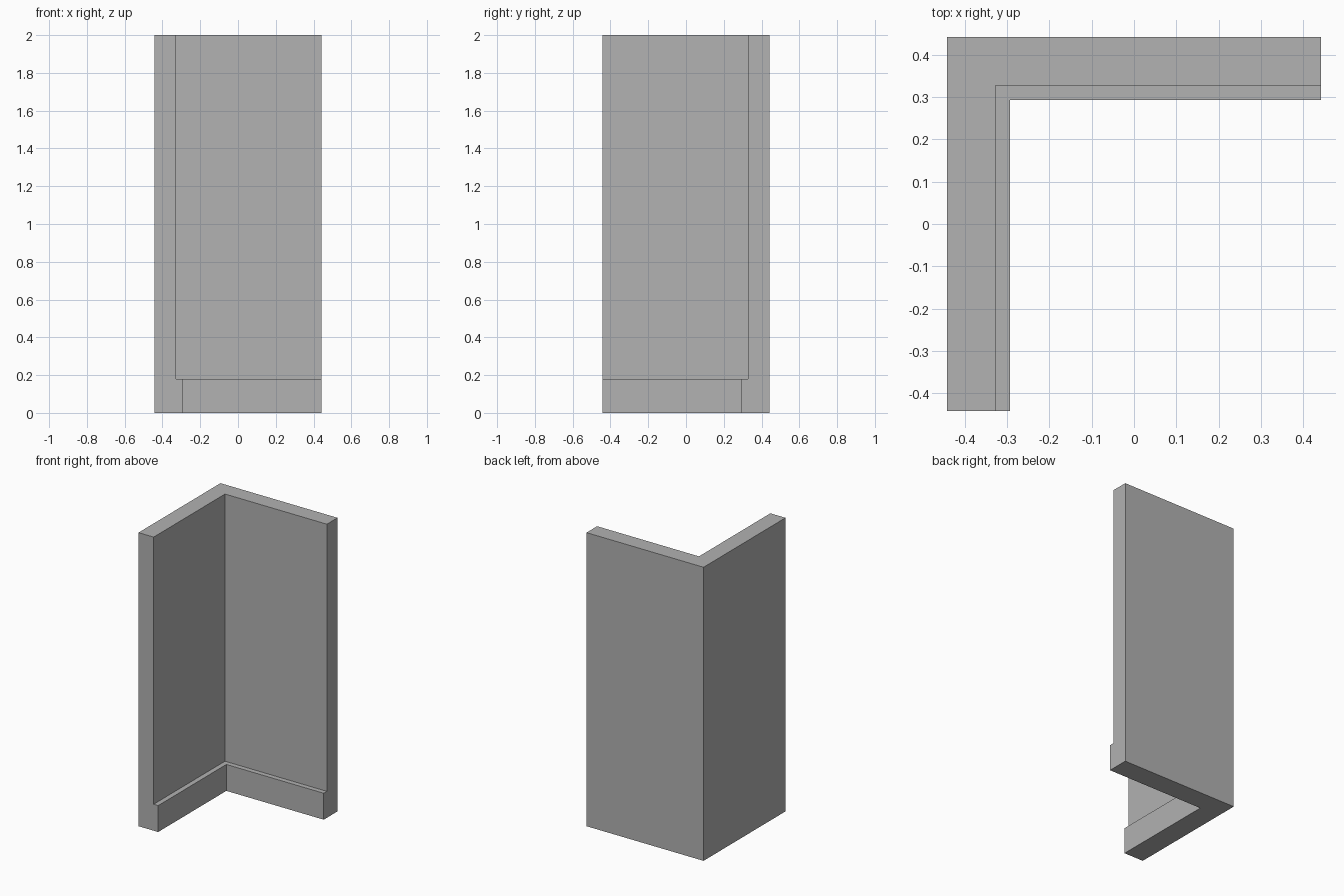
import bpy
import bmesh

cube = bpy.data.objects.get("Cube")
if cube:
    bpy.data.objects.remove(cube, do_unlink=True)

HALF = 0.441        # half the footprint
WALL = 0.114        # wall thickness
SKIRTING = 0.148    # thickness at the skirting board
STEP = 0.18         # skirting height
HEIGHT = 2.0

# Plain grey plaster
grey = bpy.data.materials.new("plaster grey")
grey.use_nodes = True
colour = (0.445, 0.445, 0.445, 1)
grey.diffuse_color = colour
grey.node_tree.nodes["Principled BSDF"].inputs["Base Color"].default_value = colour

# Wall section: distance in from the outer face, and height
section = [(0, 0), (SKIRTING, 0), (SKIRTING, STEP),
           (WALL, STEP), (WALL, HEIGHT), (0, HEIGHT)]

# Sweep the section along the two walls, mitred at the corner
bm = bmesh.new()
rings = [
    [bm.verts.new((-HALF + d, -HALF, z)) for d, z in section],
    [bm.verts.new((-HALF + d, HALF - d, z)) for d, z in section],
    [bm.verts.new((HALF, HALF - d, z)) for d, z in section],
]
for a, b in zip(rings, rings[1:]):
    for i in range(len(section)):
        j = (i + 1) % len(section)
        bm.faces.new((a[i], a[j], b[j], b[i]))

# Close the two free ends
bm.faces.new(rings[0])
bm.faces.new(rings[-1])
bmesh.ops.recalc_face_normals(bm, faces=bm.faces)

mesh = bpy.data.meshes.new("corner_wall")
bm.to_mesh(mesh)
bm.free()
mesh.materials.append(grey)
wall = bpy.data.objects.new("corner_wall", mesh)
bpy.context.collection.objects.link(wall)
